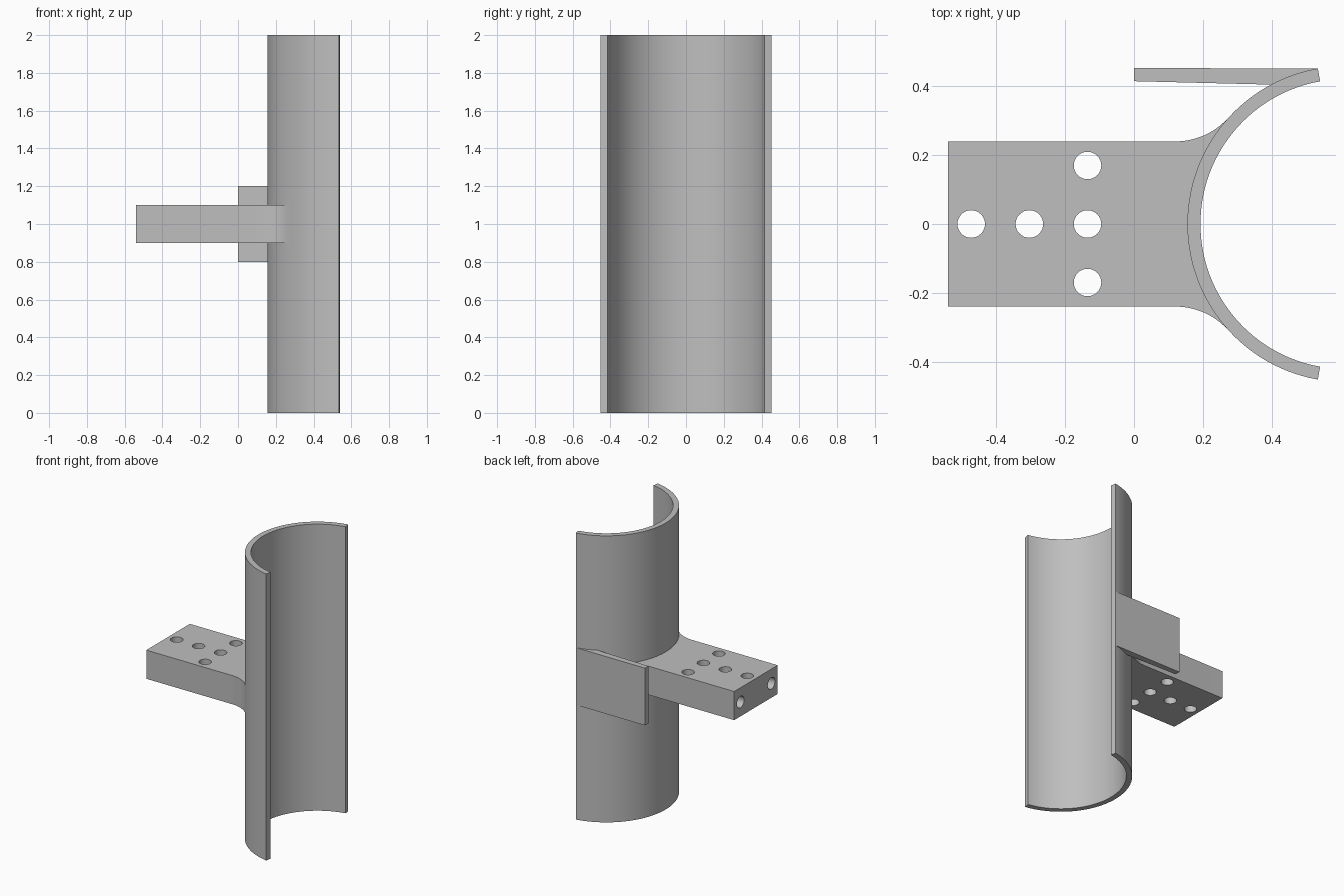
import bpy, bmesh
from math import sin, cos, pi, radians, atan2, hypot
from mathutils import Matrix

if "Cube" in bpy.data.objects:
    bpy.data.objects.remove(bpy.data.objects["Cube"])

GREY = (0.52, 0.52, 0.52, 1)
grey = bpy.data.materials.new("plain grey")
grey.use_nodes = True
grey.diffuse_color = GREY
grey.node_tree.nodes["Principled BSDF"].inputs["Base Color"].default_value = GREY

CX, R, WALL = 0.614, 0.459, 0.038   # shell centre, outer radius, thickness
MID = R - WALL / 2


def arc(cx, cy, r, a0, a1, n):
    """Points along an arc, angles in radians."""
    return [(cx + r * cos(a0 + (a1 - a0) * i / n),
             cy + r * sin(a0 + (a1 - a0) * i / n)) for i in range(n + 1)]


def finish(name, bm):
    bmesh.ops.recalc_face_normals(bm, faces=bm.faces)
    mesh = bpy.data.meshes.new(name)
    bm.to_mesh(mesh)
    bm.free()
    mesh.materials.append(grey)
    obj = bpy.data.objects.new(name, mesh)
    bpy.context.collection.objects.link(obj)
    return obj


def prism(name, outline, z0, z1):
    """Extrude a flat outline upwards."""
    bm = bmesh.new()
    face = bm.faces.new([bm.verts.new((x, y, z0)) for x, y in outline])
    top = bmesh.ops.extrude_face_region(bm, geom=[face])["geom"]
    bmesh.ops.translate(bm, vec=(0, 0, z1 - z0),
                        verts=[v for v in top if isinstance(v, bmesh.types.BMVert)])
    return finish(name, bm)


def activate(obj):
    bpy.ops.object.select_all(action='DESELECT')
    obj.select_set(True)
    bpy.context.view_layer.objects.active = obj


def drill(obj, centre, length, along_x=False):
    """Cut a round hole and discard the cutter."""
    bm = bmesh.new()
    turn = Matrix.Rotation(pi / 2 if along_x else 0, 4, 'Y')
    bmesh.ops.create_cone(bm, cap_ends=True, segments=32, radius1=0.04, radius2=0.04,
                          depth=length, matrix=Matrix.Translation(centre) @ turn)
    cutter = finish("hole_cutter", bm)
    cutter.hide_render = True
    mod = obj.modifiers.new("hole", 'BOOLEAN')
    mod.operation, mod.solver, mod.object = 'DIFFERENCE', 'EXACT', cutter
    activate(obj)
    bpy.ops.object.modifier_apply(modifier=mod.name)
    bpy.data.objects.remove(cutter)


# Open half-round shell
a0, a1 = radians(100), radians(260)
shell = prism("half_shell", arc(CX, 0, R, a0, a1, 56) + arc(CX, 0, R - WALL, a1, a0, 56), 0, 2)

# Mounting bar with fillets flowing into the shell
HALF, FX, FR = 0.24, 0.12, 0.207
fy = HALF + FR
touch = atan2(-fy, CX - FX)
fillet = arc(FX, fy, FR, -pi / 2, touch, 12)
theta = atan2(fy, FX - CX)
seat = arc(CX, 0, MID, theta, 2 * pi - theta, 28)
lower = [(x, -y) for x, y in reversed(fillet)]
bar = prism("mounting_bar", [(-0.54, HALF)] + fillet + seat + lower + [(-0.54, -HALF)], 0.9, 1.1)

# Vertical bolt holes, then the two bores in the end face
for x, y in [(-0.473, 0), (-0.304, 0), (-0.135, 0), (-0.135, 0.17), (-0.135, -0.17)]:
    drill(bar, (x, y, 1), 0.5)
for y in (0.17, -0.17):
    drill(bar, (-0.385, y, 1), 0.5, along_x=True)

# Flat side tab, tangent to one edge of the shell
tab_seat = arc(CX, 0, MID, radians(100.5), radians(117), 10)
tab = prism("side_tab", [(0, 0.415), (0, 0.453), (0.534, 0.452)] + tab_seat + [(0.4, 0.405)],
            0.8, 1.2)

for part in (shell, bar, tab):
    activate(part)
    bpy.ops.object.shade_smooth_by_angle(angle=radians(30))
